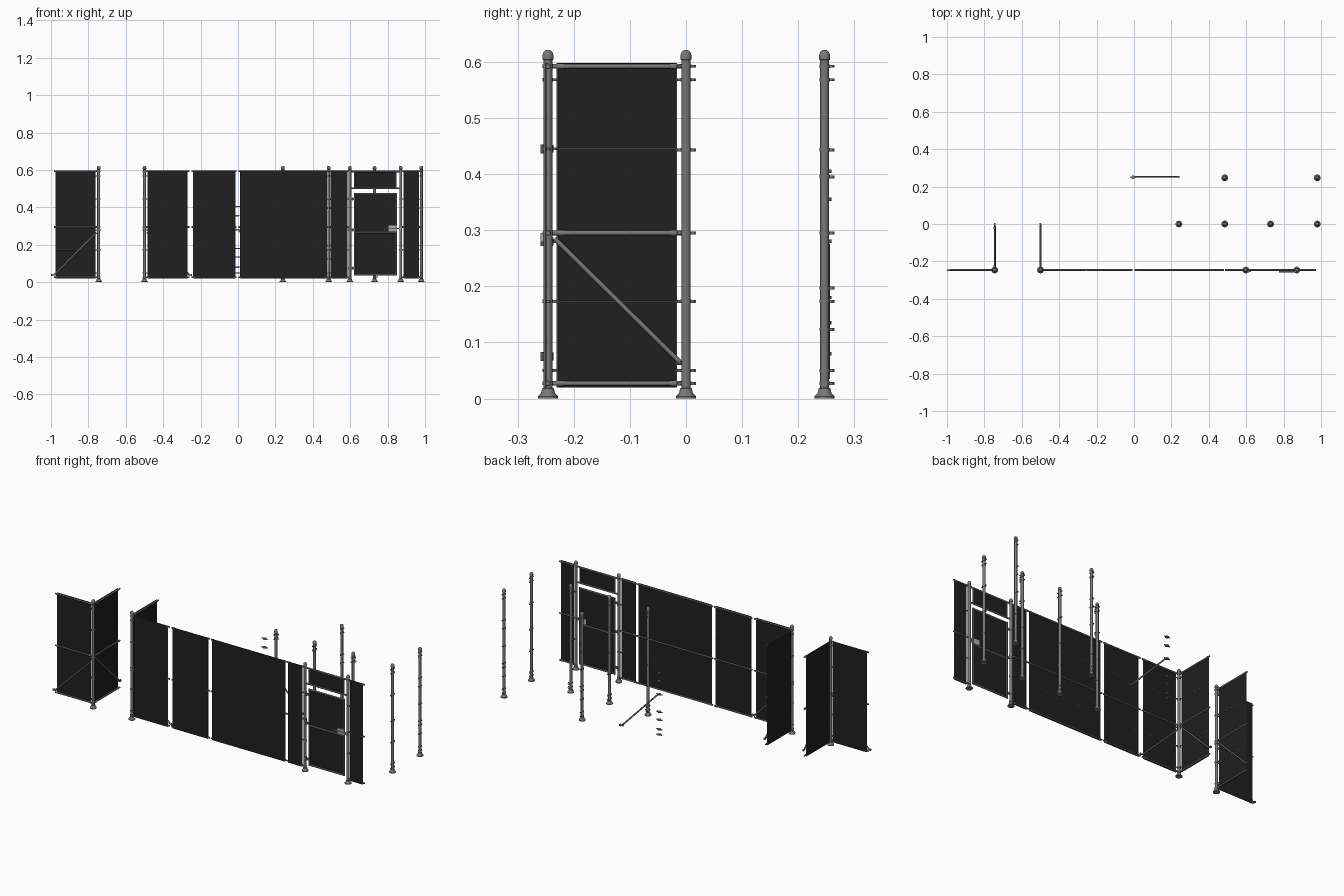
import bpy, bmesh, math
from mathutils import Vector, Matrix

if "Cube" in bpy.data.objects:
    bpy.data.objects.remove(bpy.data.objects["Cube"])


def material(name, rgb):
    m = bpy.data.materials.new(name)
    m.diffuse_color = (*rgb, 1)
    m.use_nodes = True
    m.node_tree.nodes["Principled BSDF"].inputs["Base Color"].default_value = m.diffuse_color
    return m


STEEL = material("galvanised steel", (0.19, 0.19, 0.185))
MESH = material("dark wire mesh", (0.014, 0.014, 0.014))
LIGHT = material("bright latch steel", (0.42, 0.42, 0.42))


class Part:
    """Collects primitives into one object."""

    def __init__(self):
        self.bm = bmesh.new()

    def tube(self, a, b, r, n=12):
        a, b = Vector(a), Vector(b)
        d = b - a
        mat = Matrix.Translation((a + b) / 2) @ d.to_track_quat('Z', 'Y').to_matrix().to_4x4()
        bmesh.ops.create_cone(self.bm, cap_ends=True, segments=n, radius1=r, radius2=r,
                              depth=d.length, matrix=mat)

    def box(self, c, s):
        bmesh.ops.create_cube(self.bm, size=1, matrix=Matrix.Translation(c) @ Matrix.Diagonal((*s, 1)))

    def lathe(self, x, y, profile, n=16):
        rings = [[self.bm.verts.new((x + r * math.cos(2 * math.pi * i / n),
                                     y + r * math.sin(2 * math.pi * i / n), z)) for i in range(n)]
                 for r, z in profile]
        for lo, hi in zip(rings, rings[1:]):
            for i in range(n):
                j = (i + 1) % n
                self.bm.faces.new((lo[i], lo[j], hi[j], hi[i]))
        self.bm.faces.new(rings[0][::-1])
        self.bm.faces.new(rings[-1])

    def quad(self, *pts):
        self.bm.faces.new([self.bm.verts.new(p) for p in pts])

    def finish(self, name, mat):
        self.bm.normal_update()
        for f in self.bm.faces:
            f.smooth = True
        for e in self.bm.edges:
            if e.calc_face_angle(3) > math.radians(35):
                e.smooth = False
        me = bpy.data.meshes.new(name)
        self.bm.to_mesh(me)
        self.bm.free()
        me.materials.append(mat)
        bpy.context.collection.objects.link(bpy.data.objects.new(name, me))


POLE = [(0.018, 0), (0.018, 0.004), (0.0125, 0.009), (0.0105, 0.018), (0.0078, 0.019),
        (0.0078, 0.603), (0.0098, 0.604), (0.0098, 0.612), (0.008, 0.617), (0.0045, 0.6205), (0.001, 0.6215)]
LEVELS = [0.027, 0.05, 0.123, 0.173, 0.197, 0.295, 0.395, 0.443, 0.568, 0.592]


def clamp(p, x, y, z, dirs):
    # band with bolted tabs
    p.tube((x, y, z - 0.003), (x, y, z + 0.003), 0.0094, 12)
    for dx, dy in dirs:
        p.box((x + dx * 0.013, y + dy * 0.013, z),
              (0.01 if dx else 0.004, 0.01 if dy else 0.004, 0.005))
        cx, cy = x + dx * 0.015, y + dy * 0.015
        p.tube((cx - dy * 0.005, cy - dx * 0.005, z), (cx + dy * 0.005, cy + dx * 0.005, z), 0.0017, 6)


def pole(name, x, y, dirs, levels=LEVELS):
    p = Part()
    p.lathe(x, y, POLE)
    for z in levels:
        clamp(p, x, y, z, dirs)
    p.finish(name, STEEL)


def panel(name, start, d, side, a, b, rail_a, rail_b, brace=None):
    """Mesh sheet with rails; d = run direction, side = direction of the rail face."""
    o, d, s, up = Vector((*start, 0)), Vector((*d, 0)), Vector((*side, 0)), Vector((0, 0, 1))

    def at(t, z, off=0.0):
        return o + d * t + up * z + s * off
    sheet = Part()
    sheet.quad(at(a, 0.02, -0.005), at(b, 0.02, -0.005), at(b, 0.598, -0.005), at(a, 0.598, -0.005))
    sheet.finish(name + "_mesh", MESH)
    p = Part()
    for z in (0.027, 0.295, 0.592):
        p.tube(at(rail_a, z), at(rail_b, z), 0.0042)
        for t in (a + 0.006, b - 0.006):          # end sleeves
            p.tube(at(t - 0.006, z), at(t + 0.006, z), 0.0052)
    for t in (a + 0.001, b - 0.001):              # tension bars
        p.tube(at(t, 0.02, -0.004), at(t, 0.598, -0.004), 0.0014, 6)
    for z in (0.173, 0.445):                      # tension wires
        p.tube(at(a, z, -0.004), at(b, z, -0.004), 0.0008, 5)
    if brace:
        z0, z1, end = brace
        p.tube(at(0.012, z0, 0.002), at(end - 0.015, z1, 0.002), 0.0042)
        p.tube(at(end - 0.02, z1 - 0.002, 0.002), at(end, z1 - 0.002, 0.002), 0.0035, 8)
        p.box(at(end - 0.003, z1 - 0.002), (0.008, 0.008, 0.01))
    p.finish(name + "_rails", STEEL)


FRONT = -0.246
CORNER = [0.027, 0.05, 0.173, 0.28, 0.295, 0.445, 0.568, 0.592]

# two corner sets
panel("left_corner_front_panel", (-0.745, FRONT), (-1, 0), (0, -1), 0.016, 0.231, 0, 0.24, (0.265, 0.04, 0.254))
panel("left_corner_side_panel", (-0.745, FRONT), (0, 1), (1, 0), 0.016, 0.23, 0, 0.24, (0.285, 0.065, 0.25))
pole("left_corner_pole", -0.745, FRONT, [(-1, 0), (0, 1)], CORNER)
panel("right_corner_front_panel", (-0.5, FRONT), (1, 0), (0, 1), 0.016, 0.231, 0, 0.24, (0.265, 0.04, 0.254))
panel("right_corner_side_panel", (-0.5, FRONT), (0, 1), (1, 0), 0.016, 0.23, 0, 0.24, (0.285, 0.065, 0.25))
pole("right_corner_pole", -0.5, FRONT, [(1, 0), (0, 1)], CORNER)

# straight runs and gate side panels
for name, x0, x1 in (("short_panel", -0.24, -0.014), ("long_panel", 0.01, 0.475),
                     ("gate_left_panel", 0.494, 0.584), ("gate_right_panel", 0.885, 0.967)):
    panel(name, (x0, FRONT), (1, 0), (0, 1), 0, x1 - x0, -0.008, x1 - x0 + 0.007)

# gate poles
pole("gate_left_pole", 0.598, FRONT, [(-1, 0)], [0.027, 0.173, 0.295, 0.445, 0.592])
pole("gate_right_pole", 0.87, FRONT, [(1, 0)], [0.027, 0.173, 0.295, 0.445, 0.592])

# transom above the gate and the swinging leaf
frame, sheet = Part(), Part()
GX0, GX1 = 0.624, 0.845
for z in (0.502, 0.592):
    frame.tube((0.598, FRONT, z), (0.87, FRONT, z), 0.0045)
for x in (GX0, GX1):
    frame.tube((x, FRONT, 0.502), (x, FRONT, 0.592), 0.003)
    frame.tube((x, FRONT, 0.036), (x, FRONT, 0.476), 0.0045)
for z in (0.04, 0.266, 0.472):
    frame.tube((GX0, FRONT, z), (GX1, FRONT, z), 0.0045)
for z0, z1 in ((0.502, 0.592), (0.04, 0.472)):
    sheet.quad((GX0, FRONT, z0), (GX1, FRONT, z0), (GX1, FRONT, z1), (GX0, FRONT, z1))
frame.finish("gate_frame", STEEL)
sheet.finish("gate_mesh", MESH)

# gate hinges
hinge = Part()
for z in (0.075, 0.28, 0.445):
    hinge.tube((0.598, FRONT, z - 0.007), (0.598, FRONT, z + 0.007), 0.0098)
    hinge.box((0.611, FRONT - 0.007, z), (0.03, 0.006, 0.012))
    hinge.tube((0.612, FRONT - 0.01, z - 0.008), (0.612, FRONT - 0.01, z + 0.008), 0.0035, 8)
hinge.finish("gate_hinges", STEEL)

# latch: plate, bolt and handle
latch = Part()
latch.box((0.828, FRONT - 0.002, 0.287), (0.045, 0.008, 0.03))
latch.tube((0.775, FRONT - 0.009, 0.287), (0.868, FRONT - 0.009, 0.287), 0.003, 8)
latch.tube((0.785, FRONT - 0.009, 0.287), (0.785, FRONT - 0.009, 0.272), 0.0025, 8)
latch.box((0.866, FRONT - 0.004, 0.287), (0.01, 0.018, 0.016))
latch.finish("gate_latch", LIGHT)

# loose posts
for i, x in enumerate((0.24, 0.485, 0.73, 0.98)):
    pole(f"line_pole_{i + 1}", x, 0, [(0, 1), (0, -1)] if i % 2 else [(1, 0), (0, 1), (0, -1)],
         [0.027, 0.05, 0.173, 0.295, 0.443, 0.568, 0.592])
for i, x in enumerate((0.485, 0.98)):
    pole(f"end_pole_{i + 1}", x, 0.247, [(0, 1)])

# loose brace with its stack of spare clamps
brace = Part()
brace.tube((0.005, 0.252, 0.275), (0.225, 0.252, 0.045), 0.0042)
brace.tube((0.22, 0.252, 0.04), (0.243, 0.252, 0.04), 0.0035, 8)
brace.box((0.24, 0.252, 0.04), (0.008, 0.01, 0.01))
brace.finish("loose_brace", STEEL)
spare = Part()
for z in (0.05, 0.08, 0.135, 0.18, 0.28, 0.355, 0.405):
    clamp(spare, -0.006, 0.25, z, [(-1, 0), (1, 0)])
spare.finish("spare_clamps", STEEL)
